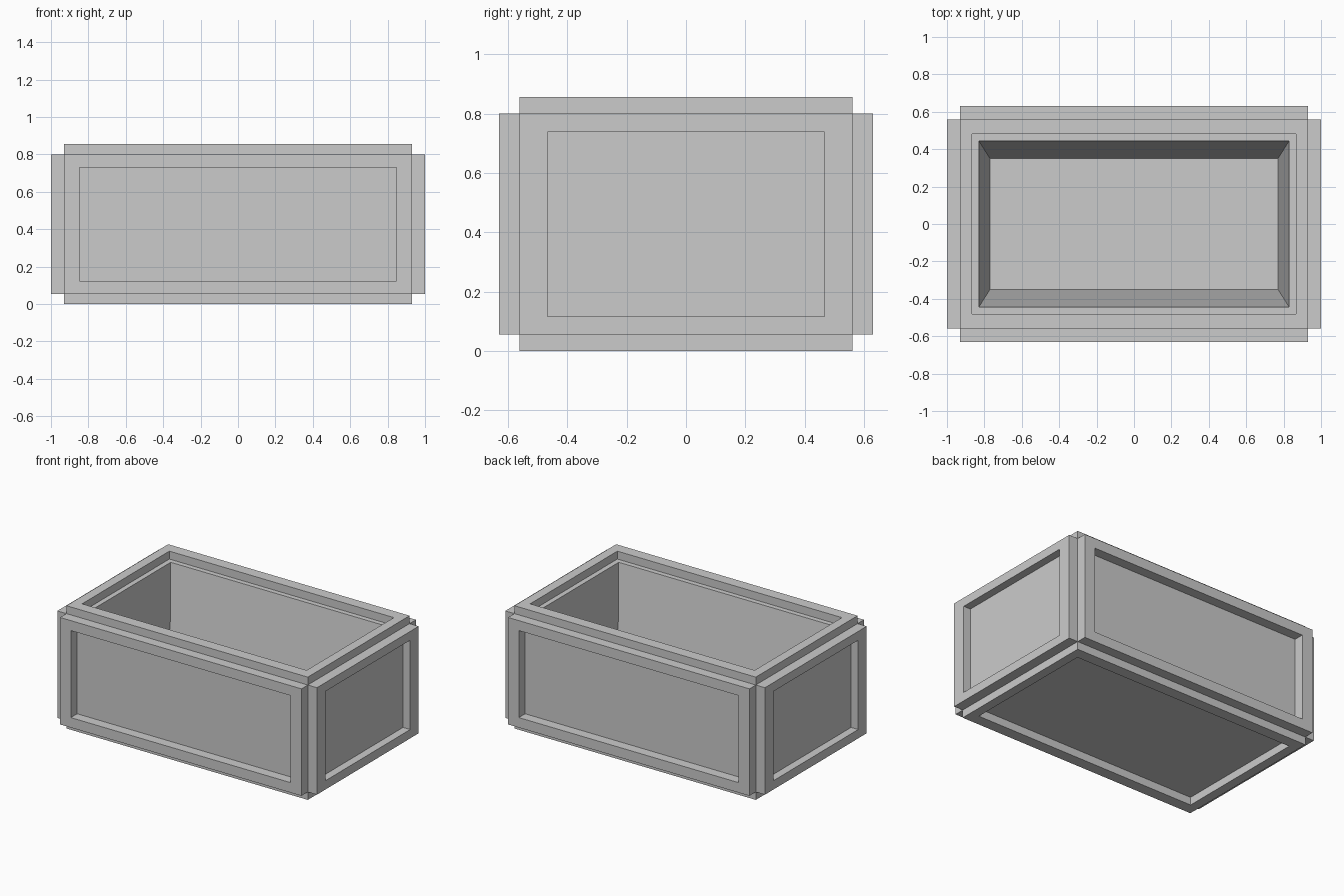
import bpy, bmesh
from mathutils import Vector

if "Cube" in bpy.data.objects:
    bpy.data.objects.remove(bpy.data.objects["Cube"])

CENTRE = Vector((0, 0, 0.4275))
CORE = (0.93, 0.56, 0.3725)          # half sizes of the core block


def step(bm, face, axis, sign, half, level):
    """Extrude a face and resize it to the half sizes, at a given distance from the centre."""
    face = bmesh.ops.extrude_discrete_faces(bm, faces=[face])["faces"][0]
    for v in face.verts:
        for i in range(3):
            if i == axis:
                v.co[i] = CENTRE[i] + sign * level
            else:
                side = 1 if v.co[i] > CENTRE[i] else -1
                v.co[i] = CENTRE[i] + side * half[i]
    return face


# Core block
bm = bmesh.new()
bmesh.ops.create_cube(bm, size=2)
for v in bm.verts:
    v.co = CENTRE + Vector(v.co[i] * CORE[i] for i in range(3))

# Per axis: raised frame level, recess half sizes, recess level
PANELS = [
    (1.0, (0, 0.467, 0.311), 0.945),
    (0.63, (0.847, 0, 0.303), 0.56),
    (0.4275, (0.865, 0.48, 0), 0.3725),
]

for face in list(bm.faces):
    n = face.normal if face.normal.length > 0.5 else Vector()
    face.normal_update()
    n = face.normal
    axis = max(range(3), key=lambda i: abs(n[i]))
    sign = 1 if n[axis] > 0 else -1
    frame, opening, recess = PANELS[axis]
    # Raised frame with a recessed panel
    f = step(bm, face, axis, sign, CORE, frame)
    f = step(bm, f, axis, sign, opening, frame)
    f = step(bm, f, axis, sign, opening, recess)
    # Ledge and tapered hollow in the open top
    if axis == 2 and sign > 0:
        f = step(bm, f, axis, sign, (0.83, 0.445, 0), recess)
        f = step(bm, f, axis, sign, (0.77, 0.35, 0), 0.1 - CENTRE.z)

bmesh.ops.recalc_face_normals(bm, faces=bm.faces)
mesh = bpy.data.meshes.new("open_crate")
bm.to_mesh(mesh)
bm.free()
bpy.context.collection.objects.link(bpy.data.objects.new("open_crate", mesh))
